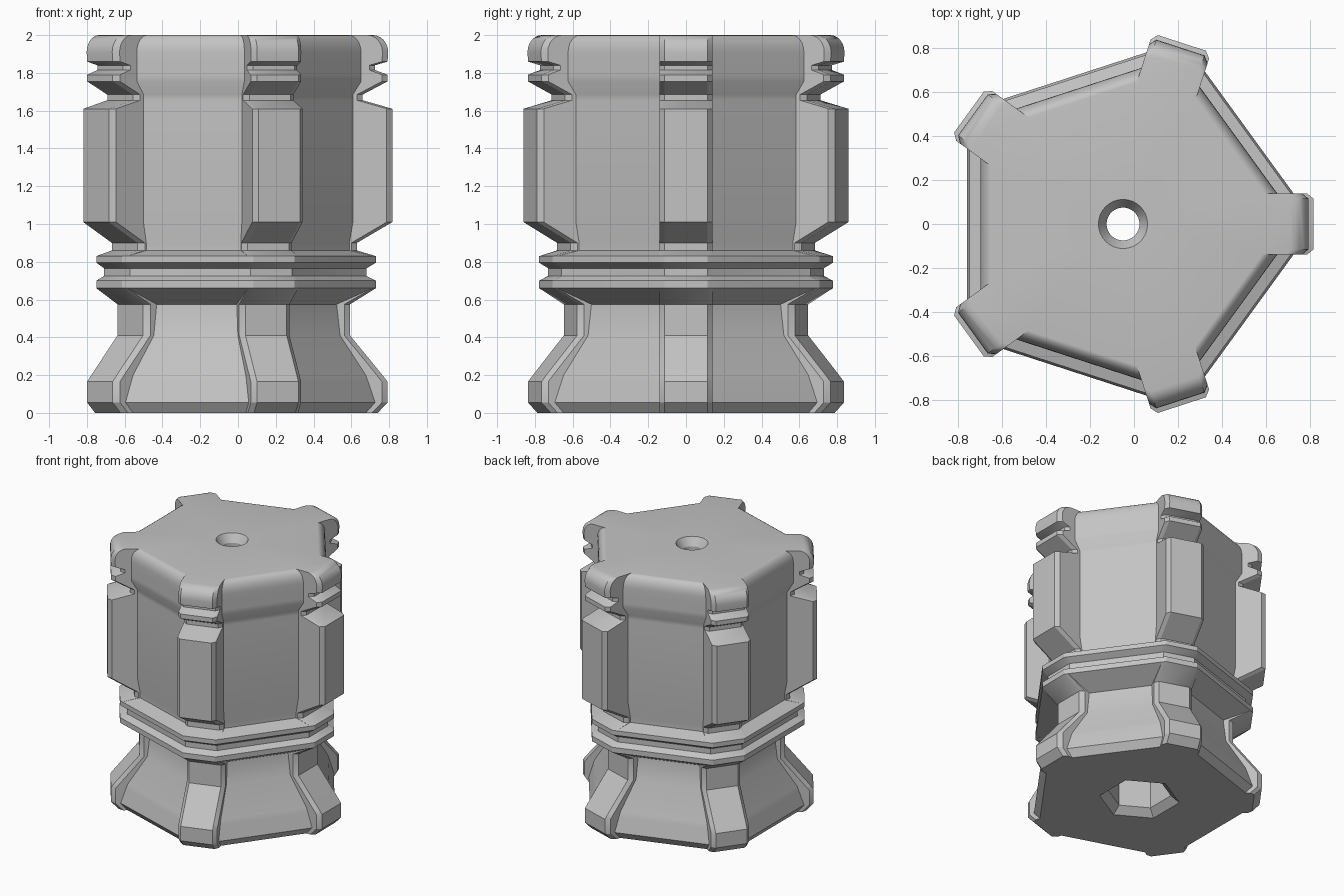
import bpy, bmesh, math

if "Cube" in bpy.data.objects:
    bpy.data.objects.remove(bpy.data.objects["Cube"])

CX = -0.05          # axis of the five-fold body
W1, W2, CH = 0.115, 0.14, 0.03   # rib half widths and corner chamfer
C36, S36 = math.cos(math.radians(36)), math.sin(math.radians(36))

# height, wall distance, rib distance (from the axis)
PROFILE = [
    (0.00, 0.67, 0.79), (0.055, 0.71, 0.842), (0.165, 0.68, 0.842),
    (0.20, 0.67, 0.815), (0.41, 0.56, 0.643), (0.575, 0.545, 0.643),
    (0.66, 0.70, 0.78), (0.70, 0.70, 0.78), (0.725, 0.655, 0.73),
    (0.765, 0.655, 0.73), (0.795, 0.70, 0.78), (0.83, 0.70, 0.78),
    (0.86, 0.60, 0.68), (0.90, 0.60, 0.68), (1.01, 0.615, 0.867),
    (1.61, 0.615, 0.867), (1.655, 0.615, 0.71), (1.685, 0.615, 0.71),
    (1.755, 0.65, 0.842), (1.79, 0.65, 0.842), (1.815, 0.65, 0.775),
    (1.84, 0.65, 0.775), (1.86, 0.65, 0.842),
]
# rounded top edge
for i in range(7):
    t = math.radians(90 - 15 * i)
    PROFILE.append((1.91 + 0.09 * math.cos(t),
                    0.595 + 0.055 * math.sin(t), 0.765 + 0.08 * math.sin(t)))

bm = bmesh.new()


def ring(points, z):
    return [bm.verts.new((x + CX, y, z)) for x, y in points]


def section(wall, rib):
    """Pentagon with a chamfered rib on each corner."""
    def line(w):
        return (wall - w * S36) / C36
    half = [(line(W2), W2), (max(rib - CH, line(W2)), W2), (rib, W1)]
    sector = [(r, -w) for r, w in half] + [(r, w) for r, w in reversed(half)]
    pts = []
    for k in range(5):
        c, s = math.cos(k * math.tau / 5), math.sin(k * math.tau / 5)
        pts += [(r * c - w * s, r * s + w * c) for r, w in sector]
    return pts


def circle(radius, n, start=0.0):
    return [(radius * math.cos(start + i * math.tau / n),
             radius * math.sin(start + i * math.tau / n)) for i in range(n)]


def loft(rings):
    for a, b in zip(rings, rings[1:]):
        for i in range(len(a)):
            j = (i + 1) % len(a)
            bm.faces.new((a[i], a[j], b[j], b[i]))


def fill_between(a, b):
    edges = [bm.edges.get((r[i - 1], r[i])) for r in (a, b) for i in range(len(r))]
    bmesh.ops.triangle_fill(bm, use_beauty=True, edges=edges)


# outer shell
outer = [ring(section(a, r), z) for z, a, r in PROFILE]
loft(outer)
# six-sided socket underneath
h = math.radians(30)
socket = [ring(circle(0.28, 6, h), 0), ring(circle(0.22, 6, h), 0.05),
          ring(circle(0.22, 6, h), 0.5)]
loft(socket)
# round through hole with countersink
bore = [ring(circle(0.075, 32), 0.5), ring(circle(0.075, 32), 1.94),
        ring(circle(0.112, 32), 2.0)]
loft(bore)
# flat underside, socket ceiling and top
fill_between(outer[0], socket[0])
fill_between(socket[-1], bore[0])
fill_between(outer[-1], bore[-1])

bmesh.ops.remove_doubles(bm, verts=bm.verts, dist=0.0005)
bmesh.ops.recalc_face_normals(bm, faces=bm.faces)
mesh = bpy.data.meshes.new("ribbed_body")
bm.to_mesh(mesh)
bm.free()
body = bpy.data.objects.new("ribbed_body", mesh)
bpy.context.collection.objects.link(body)

grey = bpy.data.materials.new("plain grey")
grey.diffuse_color = (0.55, 0.55, 0.55, 1)
grey.use_nodes = True
grey.node_tree.nodes["Principled BSDF"].inputs["Base Color"].default_value = grey.diffuse_color
mesh.materials.append(grey)

bpy.context.view_layer.objects.active = body
body.select_set(True)
bpy.ops.object.shade_smooth_by_angle(angle=math.radians(28))
